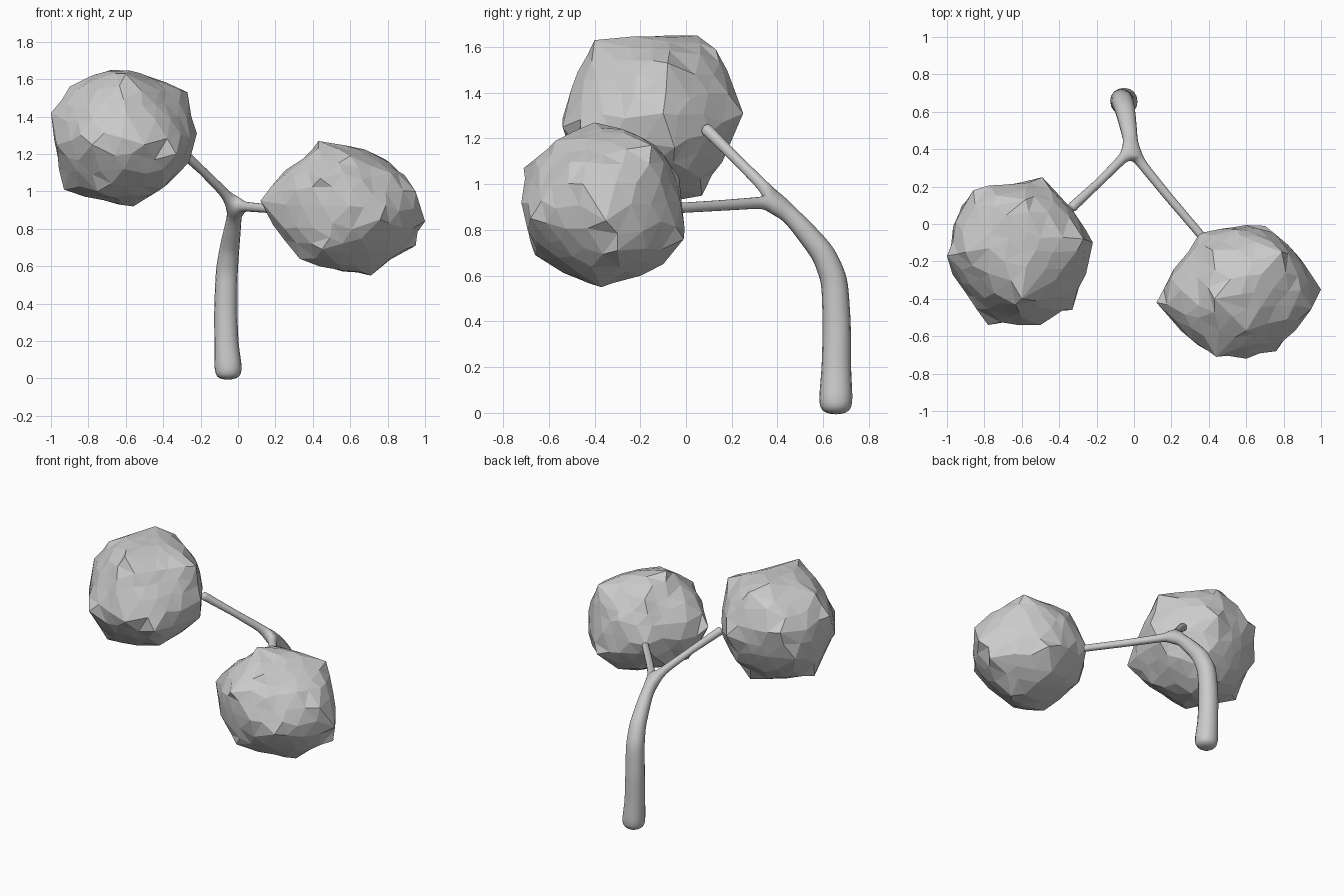
import bpy, bmesh, random
from math import exp
from mathutils import Vector
from mathutils.bvhtree import BVHTree

cube = bpy.data.objects.get("Cube")
if cube:
    bpy.data.objects.remove(cube, do_unlink=True)

mat = bpy.data.materials.new("light grey")
mat.use_nodes = True
grey = (0.6, 0.6, 0.6, 1)
mat.diffuse_color = grey
mat.node_tree.nodes["Principled BSDF"].inputs["Base Color"].default_value = grey


def add_object(name, mesh):
    obj = bpy.data.objects.new(name, mesh)
    bpy.context.collection.objects.link(obj)
    mesh.materials.append(mat)
    return obj


def hull_tree(points):
    """Convex hull of the points, ready for ray casts."""
    bm = bmesh.new()
    for p in points:
        bm.verts.new(p)
    bmesh.ops.convex_hull(bm, input=bm.verts)
    tree = BVHTree.FromBMesh(bm)
    bm.free()
    return tree


def foliage(name, centre, corners, seed):
    """Faceted clump: a sphere shaped between a hull and its round envelope."""
    rng = random.Random(seed)
    centre = Vector(centre)
    corners = [Vector(c) - centre for c in corners]
    hull = hull_tree(corners)
    bm = bmesh.new()
    bmesh.ops.create_icosphere(bm, subdivisions=3, radius=1)
    for v in bm.verts:
        jitter = Vector([rng.uniform(-1, 1) for _ in range(3)])
        v.co = (v.co + jitter * 0.06).normalized()
    # Turn the nearest vertices towards the sharp peaks
    peaks = {}
    for c in corners:
        free = [v for v in bm.verts if v not in peaks]
        peaks[max(free, key=lambda v: v.co.dot(c.normalized()))] = c
    for v in bm.verts:
        if v in peaks:
            v.co = peaks[v]
            continue
        d = v.co.copy()
        weights = [exp(14 * (d.dot(c.normalized()) - 1)) for c in corners]
        envelope = sum(w * c.length for w, c in zip(weights, corners)) / sum(weights)
        flat = hull.ray_cast(Vector(), d)[3] or envelope
        v.co = d * (0.62 * flat + 0.38 * envelope) * rng.uniform(0.97, 1.01)
    bmesh.ops.translate(bm, verts=bm.verts, vec=centre)
    bmesh.ops.recalc_face_normals(bm, faces=bm.faces)
    mesh = bpy.data.meshes.new(name)
    bm.to_mesh(mesh)
    bm.free()
    return add_object(name, mesh)


# Foliage clumps
foliage("right_foliage", (-0.61, -0.15, 1.29), [
    (-0.68, 0.05, 1.65), (-0.6, -0.4, 1.63), (-0.27, -0.08, 1.53),
    (-0.22, -0.1, 1.31), (-0.49, 0.25, 1.31), (-0.56, -0.1, 0.92),
    (-0.55, 0.07, 0.95), (-0.93, -0.1, 1.01), (-1, -0.17, 1.42),
    (-0.86, 0.18, 1.4), (-0.78, -0.54, 1.25), (-0.5, -0.54, 1.25),
    (-0.33, -0.46, 1.2), (-0.75, -0.38, 1.0), (-0.9, -0.15, 1.56),
    (-0.92, 0.1, 1.2), (-0.26, -0.05, 1.16), (-0.6, -0.5, 1.42),
    (-0.58, 0.13, 1.59), (-0.42, -0.3, 1.54), (-0.97, -0.27, 1.25),
    (-0.4, -0.3, 1.02)], 3)
foliage("left_foliage", (0.57, -0.36, 0.91), [
    (0.12, -0.42, 0.95), (0.43, -0.4, 1.27), (0.79, -0.15, 1.17),
    (1, -0.35, 0.84), (0.71, -0.37, 0.55), (0.33, -0.5, 0.64),
    (0.35, -0.05, 0.9), (0.7, -0.01, 0.76), (0.95, -0.45, 1),
    (0.76, -0.68, 0.85), (0.44, -0.71, 1.07), (0.6, -0.72, 0.92),
    (0.45, -0.66, 0.69), (0.42, -0.14, 1.17), (0.6, -0.1, 0.65),
    (0.55, -0.03, 1.03), (0.3, -0.2, 0.72), (0.6, -0.57, 1.19),
    (0.95, -0.3, 0.71), (0.25, -0.55, 0.8)], 8)

# Trunk and branches as (position, radius)
trunk = [((-0.05, 0.655, -0.012), 0.064), ((-0.052, 0.655, 0.06), 0.075),
         ((-0.062, 0.657, 0.17), 0.064), ((-0.066, 0.66, 0.38), 0.061),
         ((-0.06, 0.65, 0.58), 0.058), ((-0.045, 0.6, 0.7), 0.052),
         ((-0.025, 0.49, 0.83), 0.042), ((-0.012, 0.4, 0.92), 0.033)]
left_branch = [((0.05, 0.31, 0.918), 0.025), ((0.18, 0.15, 0.907), 0.023),
               ((0.35, -0.05, 0.895), 0.022), ((0.38, -0.09, 0.89), 0.022)]
right_branch = [((-0.08, 0.33, 1.0), 0.025), ((-0.19, 0.22, 1.11), 0.022),
                ((-0.32, 0.1, 1.23), 0.026), ((-0.34, 0.08, 1.248), 0.028)]
nodes = trunk + left_branch + right_branch
fork, first_right = len(trunk) - 1, len(trunk) + len(left_branch)
edges = [(fork if i == first_right else i - 1, i) for i in range(1, len(nodes))]

mesh = bpy.data.meshes.new("trunk_and_branches")
mesh.from_pydata([p for p, r in nodes], edges, [])
tree = add_object("trunk_and_branches", mesh)
skin = tree.modifiers.new("Skin", "SKIN")
skin.use_smooth_shade = True
if not mesh.skin_vertices:
    bpy.context.view_layer.objects.active = tree
    bpy.ops.mesh.customdata_skin_add()
for i, (p, r) in enumerate(nodes):
    sv = mesh.skin_vertices[0].data[i]
    sv.radius = (r * 1.1, r * 1.1)
    sv.use_root = i == 0
subdivision = tree.modifiers.new("Subdivision", "SUBSURF")
subdivision.levels = subdivision.render_levels = 2
